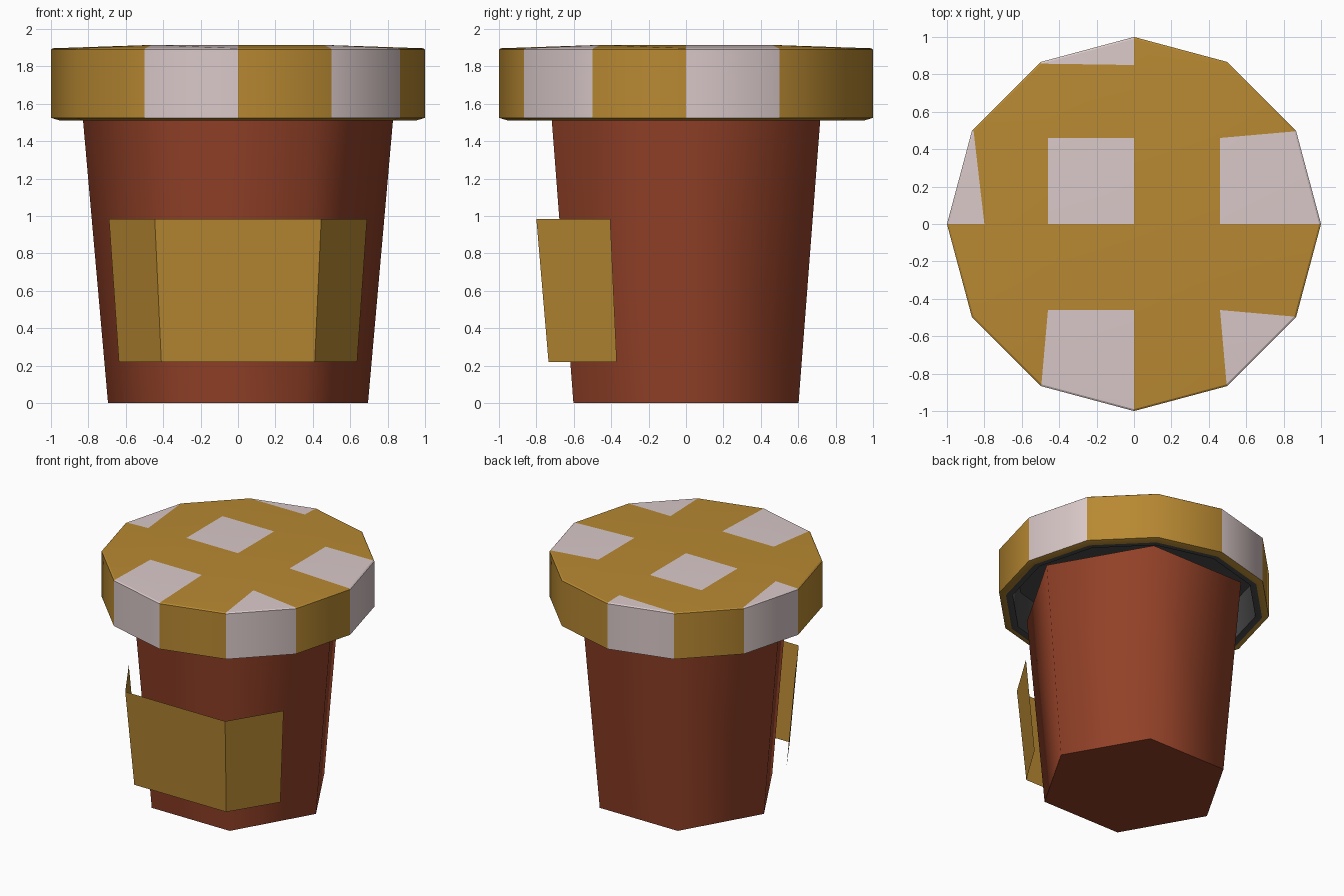
import bpy, bmesh, math
from mathutils import Matrix

if "Cube" in bpy.data.objects:
    bpy.data.objects.remove(bpy.data.objects["Cube"])


def material(name, rgb):
    m = bpy.data.materials.new(name)
    m.diffuse_color = (*rgb, 1)
    m.use_nodes = True
    m.node_tree.nodes["Principled BSDF"].inputs["Base Color"].default_value = m.diffuse_color
    return m


GOLD = material("golden_ochre", (0.48, 0.25, 0.032))
PALE = material("pale_cloth", (0.70, 0.58, 0.58))
CLAY = material("jam_red_brown", (0.29, 0.053, 0.021))
GREY = material("dark_lining", (0.07, 0.07, 0.07))


def finish(name, bm, mats, angle=None, recalc=True):
    bmesh.ops.remove_doubles(bm, verts=bm.verts[:], dist=0.0005)
    if recalc:
        bmesh.ops.recalc_face_normals(bm, faces=bm.faces[:])
    me = bpy.data.meshes.new(name)
    bm.to_mesh(me)
    bm.free()
    for m in mats:
        me.materials.append(m)
    ob = bpy.data.objects.new(name, me)
    bpy.context.collection.objects.link(ob)
    if angle:
        bpy.ops.object.select_all(action='DESELECT')
        ob.select_set(True)
        bpy.context.view_layer.objects.active = ob
        bpy.ops.object.shade_smooth_by_angle(angle=math.radians(angle))
    return ob


def pt(r, deg, z):
    a = math.radians(deg)
    return (r * math.cos(a), r * math.sin(a), z)


def face(bm, pts, mat=0):
    f = bm.faces.new([bm.verts.new(p) for p in pts])
    f.material_index = mat


# Six-sided tapered jar
bm = bmesh.new()
bmesh.ops.create_cone(bm, cap_ends=True, segments=6, radius1=0.695, radius2=0.832, depth=1.55,
                      matrix=Matrix.Translation((0, 0, 0.775)) @ Matrix.Rotation(math.radians(30), 4, 'Z'))
# make sure corners sit on the x axis
if max(v.co.x for v in bm.verts) < 0.8:
    bmesh.ops.rotate(bm, verts=bm.verts[:], cent=(0, 0, 0), matrix=Matrix.Rotation(math.radians(30), 3, 'Z'))
finish("jar_body", bm, [CLAY], 65)

# Label: folded sheet, one full facet and two half facets of a larger hexagon
bm = bmesh.new()
rows = []
for z, x1, y1, x2, y2 in ((0.22, 0.41, -0.735, 0.637, -0.37), (0.985, 0.445, -0.80, 0.69, -0.405)):
    rows.append([(-x2, y2, z), (-x1, y1, z), (x1, y1, z), (x2, y2, z)])
for i in range(3):
    face(bm, [rows[0][i], rows[0][i + 1], rows[1][i + 1], rows[1][i]])
finish("label", bm, [GOLD], recalc=False)

# Lid: twelve-sided ring profile with coloured wall panels and grey lining
bm = bmesh.new()
PALE_WALLS = {0, 3, 5, 8, 10}
RT, ZT, ZC = 0.99, 1.897, 1.915
profile = [(RT, ZT), (1.0, 1.89), (1.0, 1.525), (0.95, 1.51), (0.90, 1.515), (0.88, 1.80)]
for k in range(12):
    a, b = 30 * k, 30 * (k + 1)
    for s, ((r1, z1), (r2, z2)) in enumerate(zip(profile, profile[1:])):
        mat = (1 if k in PALE_WALLS else 0) if s < 2 else (0 if s == 2 else 2)
        face(bm, [pt(r1, a, z1), pt(r2, a, z2), pt(r2, b, z2), pt(r1, b, z1)], mat)
face(bm, [pt(0.88, -30 * k, 1.80) for k in range(12)], 2)

# Lid top: four rotated quadrants of checks, slightly domed
A = 0.46
o, ax, ay, aa = (0, 0, ZC), (A, 0, ZC), (0, A, ZC), (A, A, ZC)
R = [pt(RT, 30 * k, ZT) for k in range(4)]
# colours of: centre check, first edge check, corner, second edge check
checks = [(0, 1, 0, 0), (1, 0, 0, 0), (0, 0, 0, 1), (0, 0, 1, 0)]


def on_edge(d):
    return ZC + (ZT - ZC) * (d - A) / (RT - A)


for q, (c0, c1, c2, c3) in enumerate(checks):
    def turned(pts):
        m = Matrix.Rotation(math.radians(90 * q), 3, 'Z')
        from mathutils import Vector
        return [m @ Vector(p) for p in pts]
    parts = [([o, ax, aa, ay], c0), ([aa, R[1], R[2]], c2)]
    if q == 1:  # narrow pale slivers at the rim
        s, t = (0.85, 0, on_edge(0.85)), (0, 0.80, on_edge(0.80))
        parts += [([ax, s, R[1], aa], 0), ([s, R[0], R[1]], 1),
                  ([aa, R[2], t, ay], 0), ([t, R[2], R[3]], 1)]
    else:
        parts += [([ax, R[0], R[1], aa], c1), ([aa, R[2], R[3], ay], c3)]
    for pts, c in parts:
        face(bm, turned(pts), c)
finish("lid", bm, [GOLD, PALE, GREY], 32, recalc=False)
